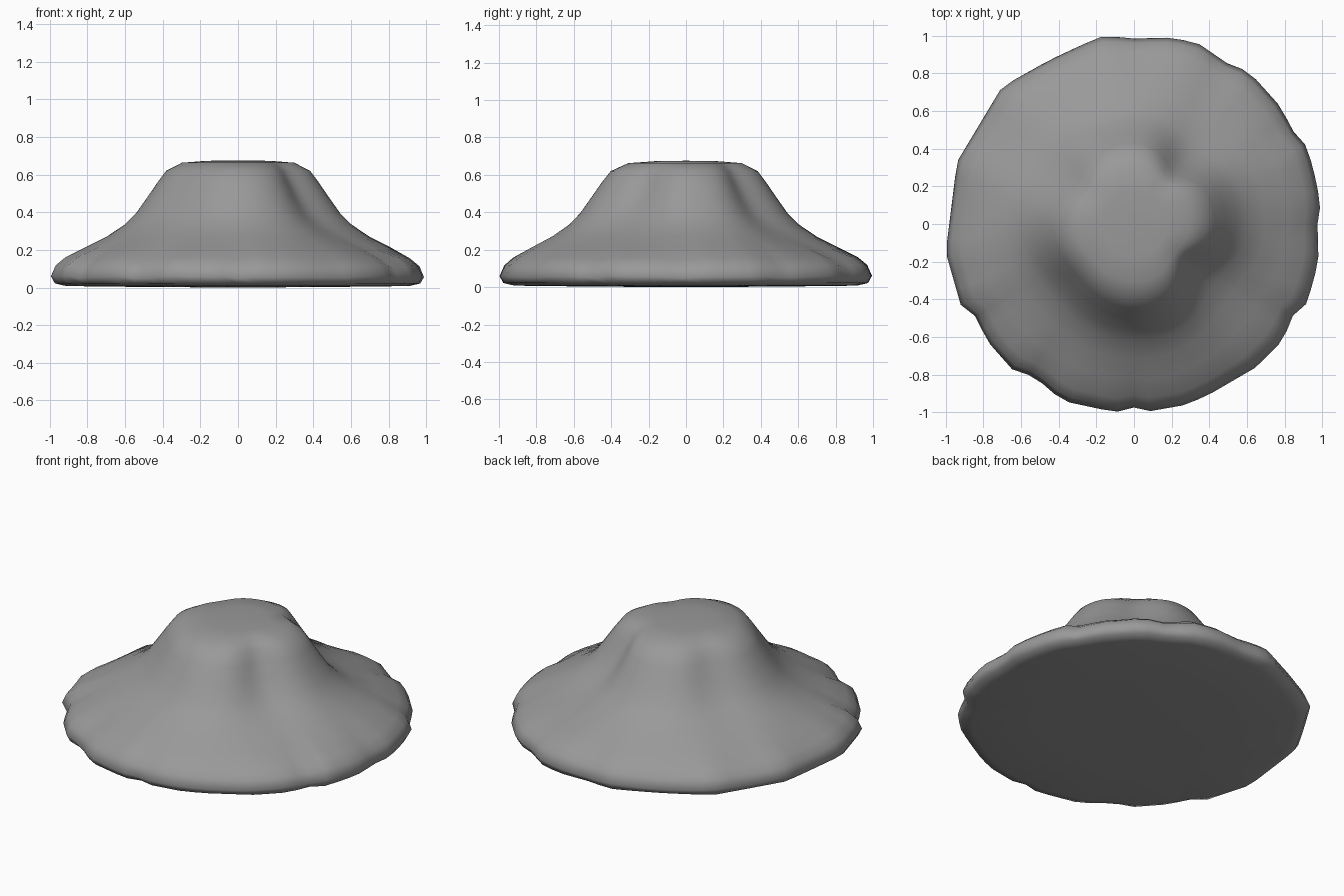
import bpy, bmesh, math
from math import cos, sin, radians

if "Cube" in bpy.data.objects:
    bpy.data.objects.remove(bpy.data.objects["Cube"], do_unlink=True)

# Rock colour
rock = bpy.data.materials.new("grey_rock")
rock.use_nodes = True
GREY = (0.32, 0.32, 0.32, 1)
rock.diffuse_color = GREY
rock.node_tree.nodes["Principled BSDF"].inputs["Base Color"].default_value = GREY
rock.node_tree.nodes["Principled BSDF"].inputs["Roughness"].default_value = 0.9

# Ragged outline of the rim, counterclockwise from +x
OUTLINE = [(.975, 0), (.99, .1), (.97, .22), (.92, .41), (.83, .51), (.79, .61),
           (.61, .81), (.5, .85), (.34, .96), (.2, .99), (0, .985), (-.16, 1),
           (-.28, .95), (-.45, .87), (-.7, .73), (-.82, .53), (-.94, .33),
           (-.975, .05), (-1, -.15), (-.92, -.43), (-.83, -.5), (-.79, -.61),
           (-.64, -.78), (-.53, -.81), (-.38, -.94), (-.1, -1), (0, -.975),
           (.08, -.995), (.28, -.96), (.41, -.9), (.65, -.76), (.8, -.61),
           (.83, -.5), (.92, -.42), (.98, -.2)]

# Slope from the plateau edge down to the underside: radius, height, gully strength
PROFILE = [(.17, .673, 0), (.30, .663, .4), (.385, .62, .85), (.43, .56, .95),
           (.485, .48, 1), (.545, .395, 1), (.605, .335, .9), (.70, .272, .75),
           (.82, .212, .45), (.925, .153, .15), (.975, .112, 0), (1.0, .055, 0),
           (.98, .022, 0), (.92, .008, 0), (.5, .003, 0)]

# Gullies: direction, half width in degrees, depth (negative for a buttress)
GULLIES = [(52, 19, .085), (146, 20, .06), (222, 20, .025), (-36, 19, .085),
           (-85, 24, -.022)]

SEGMENTS = 72


def gully_depth(angle):
    total = 0
    for direction, width, depth in GULLIES:
        away = (angle - direction + 180) % 360 - 180
        total += depth * math.exp(-(away / width) ** 2)
    return total


def rim_radius(angle):
    """Distance from the axis to the outline in the given direction."""
    for (px, py), (qx, qy) in zip(OUTLINE, OUTLINE[1:] + OUTLINE[:1]):
        start = math.degrees(math.atan2(py, px)) % 360
        span = (math.degrees(math.atan2(qy, qx)) - start) % 360
        along = (angle - start) % 360
        if along < span:
            return (px * qy - py * qx) / (cos(angle * math.pi / 180) * (qy - py)
                                          - sin(angle * math.pi / 180) * (qx - px))
    return 1


def ring(bm, radius, height, strength):
    verts = []
    for i in range(SEGMENTS):
        degrees = 360 * i / SEGMENTS
        a, rim = radians(degrees), rim_radius(degrees)
        raggedness = max(0, (radius - .6) / .4)
        r = radius * (1 + (rim - 1) * raggedness) - strength * gully_depth(degrees)
        # the rim swells upward where it bulges outward
        swell = .4 * (rim - .99) if radius > .9 and height > .05 else 0
        verts.append(bm.verts.new((r * cos(a), r * sin(a), height + swell)))
    return verts


# Mound: stacked rings closed by a fan above and below
bm = bmesh.new()
rings = [ring(bm, *p) for p in PROFILE]
summit = bm.verts.new((0, 0, .676))
underside = bm.verts.new((0, 0, 0))
for i in range(SEGMENTS):
    j = (i + 1) % SEGMENTS
    for upper, lower in zip(rings, rings[1:]):
        bm.faces.new((upper[i], lower[i], lower[j], upper[j]))
    bm.faces.new((summit, rings[0][i], rings[0][j]))
    bm.faces.new((underside, rings[-1][j], rings[-1][i]))
bmesh.ops.recalc_face_normals(bm, faces=bm.faces)
for f in bm.faces:
    f.smooth = True

mesh = bpy.data.meshes.new("rock_mound")
bm.to_mesh(mesh)
bm.free()
mesh.materials.append(rock)
mound = bpy.data.objects.new("rock_mound", mesh)
bpy.context.collection.objects.link(mound)
